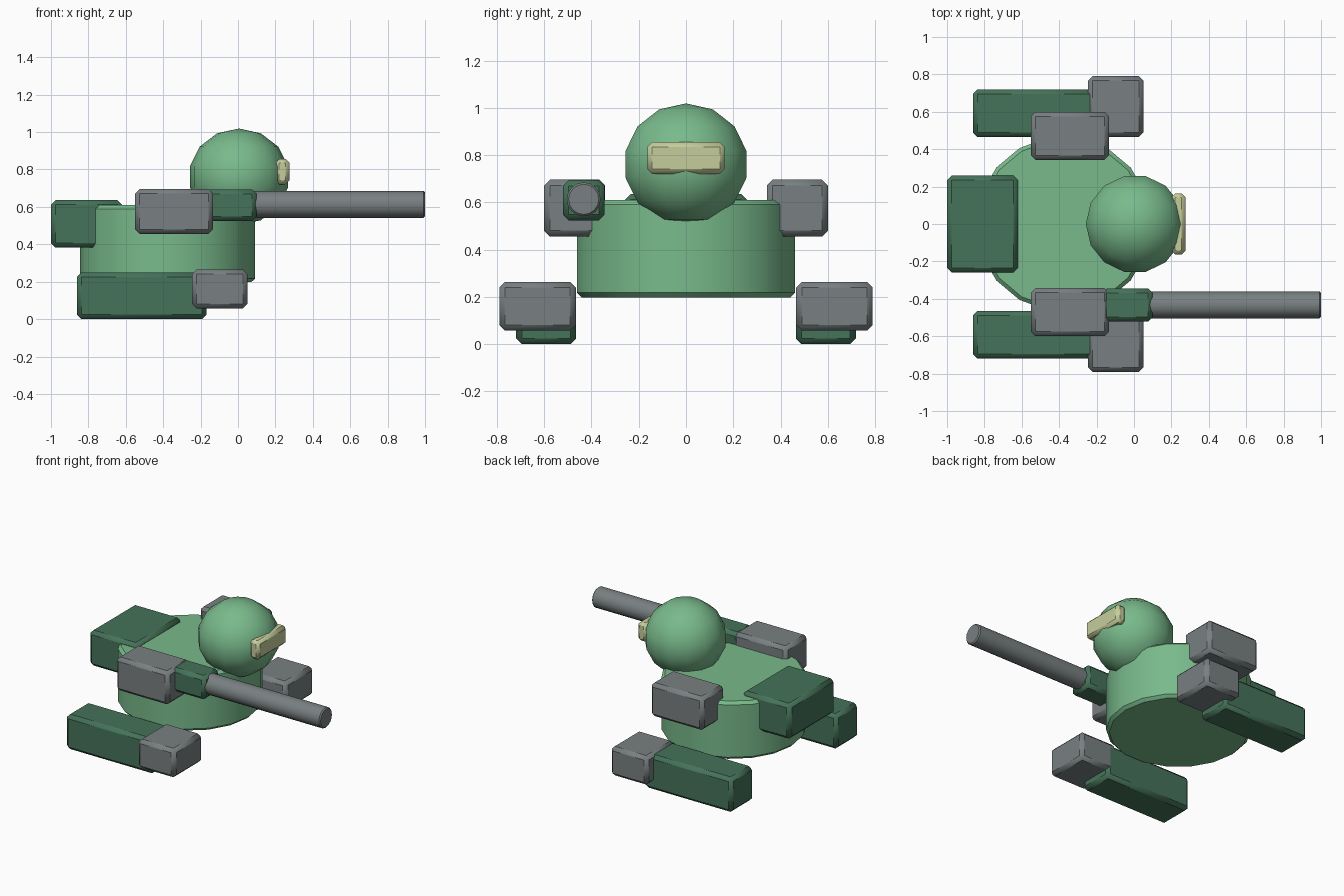
import bpy
import bmesh
from math import radians, pi
from mathutils import Matrix

cube = bpy.data.objects.get("Cube")
if cube:
    bpy.data.objects.remove(cube, do_unlink=True)


def material(name, rgb):
    m = bpy.data.materials.new(name)
    m.use_nodes = True
    m.diffuse_color = (*rgb, 1)
    m.node_tree.nodes["Principled BSDF"].inputs["Base Color"].default_value = (*rgb, 1)
    return m


light_green = material("light green", (0.19, 0.49, 0.26))
dark_green = material("dark green", (0.06, 0.17, 0.10))
grey = material("grey", (0.19, 0.215, 0.22))
cream = material("pale yellow", (0.56, 0.61, 0.33))


def finish(name, bm, mat, bevel):
    mesh = bpy.data.meshes.new(name)
    bm.to_mesh(mesh)
    bm.free()
    obj = bpy.data.objects.new(name, mesh)
    bpy.context.collection.objects.link(obj)
    mesh.materials.append(mat)
    if bevel:
        mod = obj.modifiers.new("chamfer", 'BEVEL')
        mod.width = bevel
        mod.segments = 1
        mod.limit_method = 'ANGLE'
        mod.angle_limit = radians(40)
    bpy.ops.object.select_all(action='DESELECT')
    obj.select_set(True)
    bpy.context.view_layer.objects.active = obj
    bpy.ops.object.shade_smooth_by_angle(angle=radians(30))
    return obj


def box(name, x, y, z, mat, bevel=0.024):
    """Chamfered box from its x, y and z ranges."""
    bm = bmesh.new()
    size = [b - a for a, b in (x, y, z)]
    mid = [(a + b) / 2 for a, b in (x, y, z)]
    bmesh.ops.create_cube(bm, size=1, matrix=Matrix.Translation(mid) @ Matrix.Diagonal((*size, 1)))
    return finish(name, bm, mat, bevel)


def cylinder(name, centre, radius, depth, sides, turn, mat, bevel):
    bm = bmesh.new()
    bmesh.ops.create_cone(bm, cap_ends=True, segments=sides, radius1=radius, radius2=radius,
                          depth=depth, matrix=Matrix.Translation(centre) @ turn)
    return finish(name, bm, mat, bevel)


quarter = Matrix.Rotation(pi / 2, 4, 'Z')

# Drum body and backpack
cylinder("body", (-0.377, 0, 0.404), 0.469, 0.412, 18, quarter, light_green, 0.02)
box("backpack", (-1.0, -0.62), (-0.258, 0.258), (0.383, 0.636), dark_green)

# Round head with a visor
bm = bmesh.new()
bmesh.ops.create_uvsphere(bm, u_segments=14, v_segments=7, radius=1,
                          matrix=Matrix.Translation((0.005, 0, 0.761))
                          @ Matrix.Diagonal((0.269, 0.269, 0.258, 1)) @ quarter)
finish("head", bm, light_green, 0)
box("visor", (0.2, 0.275), (-0.163, 0.163), (0.721, 0.855), cream, 0.02)

# Legs, feet and upper arms on both sides
for side, s in (("left", 1), ("right", -1)):
    def span(a, b):
        return tuple(sorted((s * a, s * b)))
    box(side + "_leg", (-0.862, -0.168), span(0.465, 0.719), (0, 0.249), dark_green)
    box(side + "_foot", (-0.245, 0.05), span(0.466, 0.79), (0.057, 0.264), grey)
    box(side + "_arm", (-0.55, -0.133), span(0.343, 0.6), (0.456, 0.696), grey)

# Gun on the right arm
box("gun_mount", (-0.17, 0.1), (-0.521, -0.345), (0.524, 0.694), dark_green)
cylinder("gun_barrel", (0.53, -0.433, 0.613), 0.072, 0.94, 16,
         Matrix.Rotation(pi / 2, 4, 'Y'), grey, 0.008)
